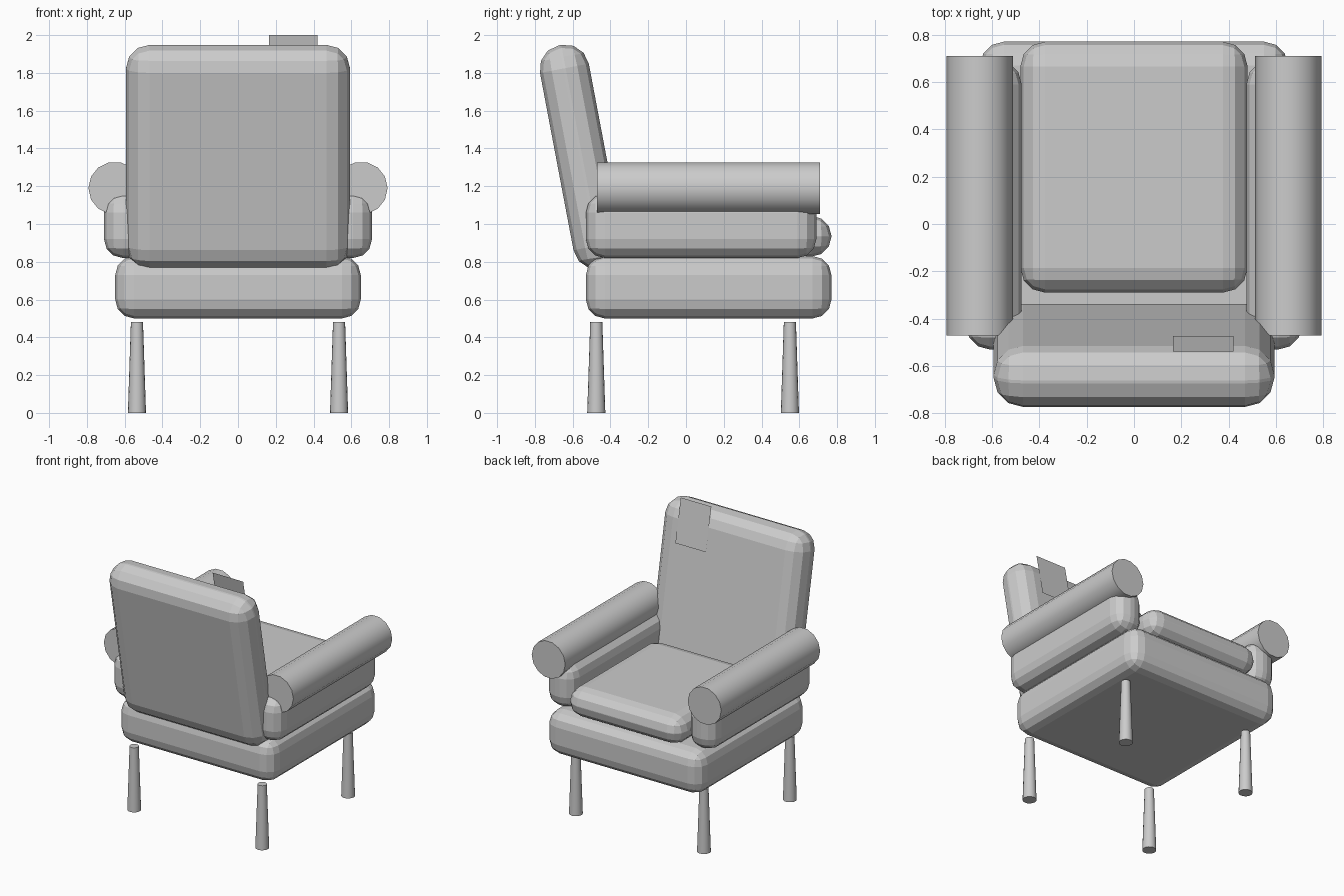
import bpy
from math import radians, pi

old = bpy.data.objects.get("Cube")
if old:
    bpy.data.objects.remove(old, do_unlink=True)

fabric = bpy.data.materials.new("grey")
fabric.use_nodes = True
fabric.diffuse_color = (0.6, 0.6, 0.6, 1)
fabric.node_tree.nodes["Principled BSDF"].inputs["Base Color"].default_value = (0.6, 0.6, 0.6, 1)


def finish(name, smooth=False):
    obj = bpy.context.object
    obj.name = name
    obj.data.materials.append(fabric)
    if smooth:
        bpy.ops.object.shade_smooth_by_angle(angle=radians(35))
    return obj


def padded_box(name, centre, size, radius, tilt=0):
    bpy.ops.mesh.primitive_cube_add(size=1, location=centre)
    obj = finish(name)
    obj.scale = size
    bpy.ops.object.transform_apply(location=False, rotation=False, scale=True)
    obj.rotation_euler.x = tilt
    bevel = obj.modifiers.new("rounding", "BEVEL")
    bevel.width = radius
    bevel.segments = 3
    return obj


# Upholstered body
padded_box("seat_base", (0, 0.12, 0.665), (1.3, 1.3, 0.33), 0.1)
padded_box("seat_cushion", (0, 0.24, 0.935), (0.96, 1.06, 0.215), 0.105)
padded_box("backrest", (0, -0.555, 1.355), (1.186, 0.263, 1.205), 0.125, radians(10.7))

# Arms: padded side panel with a roll on top
for side, s in (("left", 1), ("right", -1)):
    padded_box(side + "_arm_panel", (s * 0.592, 0.08, 0.99), (0.235, 1.22, 0.34), 0.1)
    bpy.ops.mesh.primitive_cylinder_add(vertices=14, radius=0.14, depth=1.18,
                                        location=(s * 0.652, 0.12, 1.19),
                                        rotation=(pi / 2, 0, 0))
    roll = finish(side + "_arm_roll", True)
    roll.rotation_euler.y = pi / 14

    # Legs, wider at the floor
    for end, y in (("back", -0.475), ("front", 0.55)):
        bpy.ops.mesh.primitive_cone_add(vertices=16, radius1=0.048, radius2=0.032,
                                        depth=0.48, location=(s * 0.535, y, 0.24))
        finish(f"{side}_{end}_leg", True)

# Thin fabric tag against the top of the backrest
mesh = bpy.data.meshes.new("tag")
mesh.from_pydata([(0.165, -0.538, 2), (0.42, -0.538, 2),
                  (0.42, -0.473, 1.68), (0.165, -0.473, 1.68)], [], [(0, 1, 2, 3)])
mesh.materials.append(fabric)
bpy.context.collection.objects.link(bpy.data.objects.new("tag", mesh))
